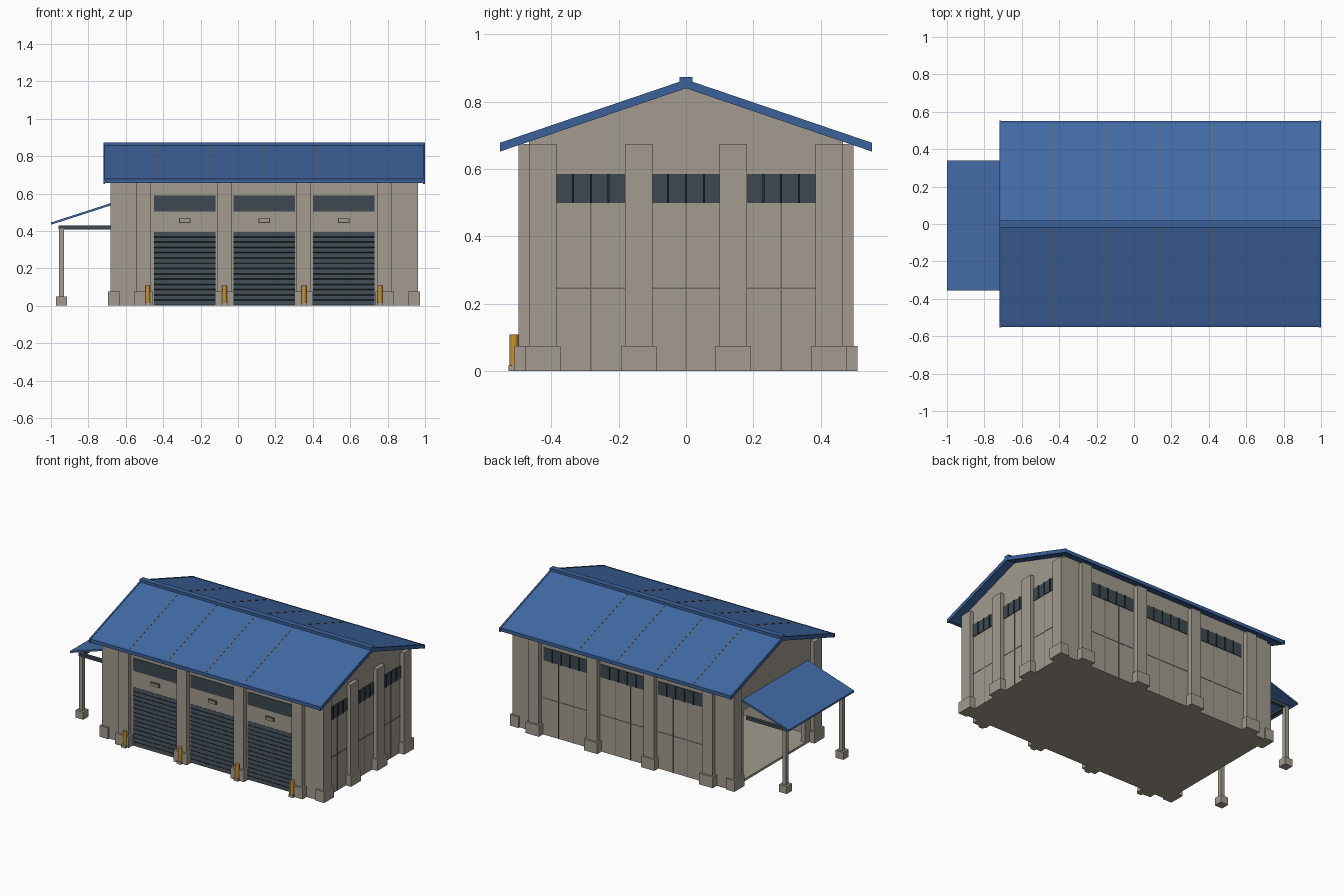
import bpy, math

if "Cube" in bpy.data.objects:
    bpy.data.objects.remove(bpy.data.objects["Cube"])


def mat(name, rgb):
    m = bpy.data.materials.new(name)
    m.diffuse_color = (*rgb, 1)
    m.use_nodes = True
    m.node_tree.nodes["Principled BSDF"].inputs["Base Color"].default_value = m.diffuse_color
    return m


WALL = mat("concrete", (0.36, 0.33, 0.275))
SEAM = mat("joint grey", (0.15, 0.14, 0.12))
BLUE = mat("roof blue", (0.054, 0.145, 0.38))
TRIM = mat("trim blue", (0.045, 0.12, 0.32))
DARK = mat("dark slate", (0.048, 0.066, 0.082))
FRAME = mat("frame black", (0.02, 0.026, 0.032))
YELLOW = mat("safety yellow", (0.55, 0.28, 0.03))


def mesh(name, verts, faces, m):
    me = bpy.data.meshes.new(name)
    me.from_pydata(verts, [], faces)
    me.materials.append(m)
    ob = bpy.data.objects.new(name, me)
    bpy.context.collection.objects.link(ob)
    return ob


def prism(name, pts, x0, x1, m):
    """Extrude a counter-clockwise (y, z) profile along x."""
    n = len(pts)
    verts = [(x, y, z) for x in (x0, x1) for y, z in pts]
    faces = [tuple(reversed(range(n))), tuple(range(n, 2 * n))]
    faces += [(i, (i + 1) % n, n + (i + 1) % n, n + i) for i in range(n)]
    return mesh(name, verts, faces, m)


def box(name, x0, x1, y0, y1, z0, z1, m):
    return prism(name, [(y0, z0), (y1, z0), (y1, z1), (y0, z1)], x0, x1, m)


def cylinder(name, x, y, z0, z1, r, m):
    bpy.ops.mesh.primitive_cylinder_add(vertices=10, radius=r, depth=z1 - z0,
                                        location=(x, y, (z0 + z1) / 2))
    ob = bpy.context.object
    ob.name = name
    ob.data.materials.append(m)
    bpy.ops.object.shade_smooth_by_angle(angle=math.radians(40))


CX = 0.14                                   # centre of the hall
XL, XR, YW = CX - 0.796, CX + 0.796, 0.466  # outer wall faces
T = 0.03                                    # wall thickness
EAVE, PEAK, SLOPE = 0.688, 0.846, 0.34

# Floor slab and walls
box("floor_slab", XL, XR, -YW, YW, 0, 0.015, WALL)
box("front_wall", XL, XR, -YW, -YW + T, 0.0, EAVE, WALL)
box("back_wall", XL, XR, YW - T, YW, 0.0, EAVE, WALL)
prism("right_gable_wall", [(-YW, 0), (YW, 0), (YW, EAVE), (0, PEAK), (-YW, EAVE)],
      XR - T, XR, WALL)
O = 0.325                                   # half width of the open bay
prism("left_gable_wall", [(-YW, 0), (-O, 0), (-O, 0.48), (O, 0.48), (O, 0),
      (YW, 0), (YW, EAVE), (0, PEAK), (-YW, EAVE)], XL, XL + T, WALL)

# Pilasters with plinths along the long sides
for s in (-1, 1):
    for dx in (-0.645, -0.212, 0.212, 0.645):
        x = CX + dx
        y0, y1 = sorted((s * (YW - 0.01), s * 0.497))
        box("long_side_pilaster", x - 0.038, x + 0.038, y0, y1, 0, 0.675, WALL)
        y0, y1 = sorted((s * (YW - 0.01), s * 0.51))
        box("long_side_plinth", x - 0.05, x + 0.05, y0, y1, 0, 0.075, WALL)

# Pilasters with plinths on the gable ends
for s, ys in ((1, (-0.425, -0.14, 0.14, 0.425)), (-1, (-0.425, 0.425))):
    for y in ys:
        x0, x1 = sorted((CX + s * 0.78, CX + s * 0.823))
        box("end_pilaster", x0, x1, y - 0.041, y + 0.041, 0, 0.675, WALL)
        x0, x1 = sorted((CX + s * 0.77, CX + s * 0.834))
        box("end_plinth", x0, x1, y - 0.053, y + 0.053, 0, 0.075, WALL)

# Front bays: roller door, transom window and lamp box
for i in (-1, 0, 1):
    x = CX + i * 0.425
    a, b = x - 0.165, x + 0.165
    n, h = 14, 0.395 / 14
    prof = [(-YW + 0.005, 0)]
    prof += [(-YW + 0.005, n * h)]
    for k in reversed(range(n)):
        prof += [(-YW - 0.001, (k + 1) * h - 0.001), (-YW - 0.006, k * h + 0.004)]
    prism("roller_door", prof, a, b, DARK)
    box("front_window", a, b, -YW - 0.004, -YW + 0.005, 0.505, 0.59, DARK)
    box("lamp_frame", x - 0.031, x + 0.031, -YW - 0.01, -YW, 0.443, 0.467, SEAM)
    box("lamp_box", x - 0.026, x + 0.026, -YW - 0.014, -YW, 0.447, 0.463, WALL)

# Back bays: ribbon window with mullions, panel joints
for i in (-1, 0, 1):
    x = CX + i * 0.425
    a, b = x - 0.165, x + 0.165
    box("back_window", a, b, YW - 0.005, YW + 0.004, 0.5, 0.587, DARK)
    for k in range(1, 5):
        m = a + 0.33 * k / 5
        box("back_mullion", m - 0.003, m + 0.003, YW, YW + 0.009, 0.5, 0.587, FRAME)
    for m in (x - 0.055, x + 0.055):
        box("back_upright_joint", m - 0.002, m + 0.002, YW, YW + 0.002, 0, 0.5, SEAM)
    box("back_level_joint", a, b, YW, YW + 0.002, 0.244, 0.248, SEAM)

# Right end bays: ribbon window with mullions, panel joints
for y in (-0.2825, 0, 0.2825):
    a, b = y - 0.102, y + 0.102
    box("end_window", XR - 0.005, XR + 0.004, a, b, 0.5, 0.585, DARK)
    for k in (-1, 0, 1):
        m = y + k * 0.053
        box("end_mullion", XR, XR + 0.009, m - 0.003, m + 0.003, 0.5, 0.585, FRAME)
    box("end_upright_joint", XR, XR + 0.002, y - 0.002, y + 0.002, 0, 0.5, SEAM)
    box("end_level_joint", XR, XR + 0.002, a, b, 0.244, 0.248, SEAM)


# Pitched roof
def slope_strip(name, s, y0, y1, lo, hi, x0, x1, m):
    """Sloped slab between two distances from the ridge; lo and hi offset its faces."""
    p = [(s * y0, PEAK - SLOPE * y0 + lo), (s * y1, PEAK - SLOPE * y1 + lo),
         (s * y1, PEAK - SLOPE * y1 + hi), (s * y0, PEAK - SLOPE * y0 + hi)]
    return prism(name, p if s > 0 else p[::-1], x0, x1, m)


for s in (-1, 1):
    slope_strip("roof_slope", s, 0, 0.545, 0, 0.017, -0.712, 0.994, BLUE)
    slope_strip("eave_trim", s, 0.538, 0.55, -0.004, 0.019, -0.714, 0.996, TRIM)
    for x0 in (-0.72, 0.99):
        slope_strip("rake_trim", s, 0, 0.553, -0.006, 0.02, x0, x0 + 0.01, TRIM)
    for x in (-0.43, -0.145, 0.14, 0.42):
        slope_strip("roof_seam", s, 0.02, 0.538, 0.015, 0.0185, x - 0.003, x + 0.003, SEAM)
box("ridge_cap", -0.72, 1.0, -0.019, 0.019, 0.856, 0.874, TRIM)

# Side canopy on posts
yc = -0.008
mesh("canopy_roof",
     [(x, y, z + d) for d in (-0.006, 0.006)
      for x, y, z in ((-1, yc - 0.347, 0.439), (XL, yc - 0.347, 0.55),
                      (XL, yc + 0.347, 0.55), (-1, yc + 0.347, 0.439))],
     [(3, 2, 1, 0), (4, 5, 6, 7), (0, 1, 5, 4), (1, 2, 6, 5), (2, 3, 7, 6), (3, 0, 4, 7)], BLUE)
for y in (yc - 0.3, yc + 0.3):
    box("canopy_post", -0.957, -0.93, y - 0.0135, y + 0.0135, 0, 0.412, WALL)
    box("canopy_post_foot", -0.972, -0.915, y - 0.028, y + 0.028, 0, 0.05, WALL)
    box("canopy_side_beam", -0.96, XL, y - 0.01, y + 0.01, 0.408, 0.428, DARK)
box("canopy_cross_beam", -0.957, -0.935, yc - 0.31, yc + 0.31, 0.41, 0.428, DARK)

# Bollards guarding the doors
for x in (-0.482, -0.072, 0.353, 0.76):
    cylinder("bollard", x, -0.511, 0, 0.109, 0.0135, YELLOW)
    box("bollard_footing", x - 0.016, x + 0.016, -0.527, -0.49, 0, 0.017, WALL)
